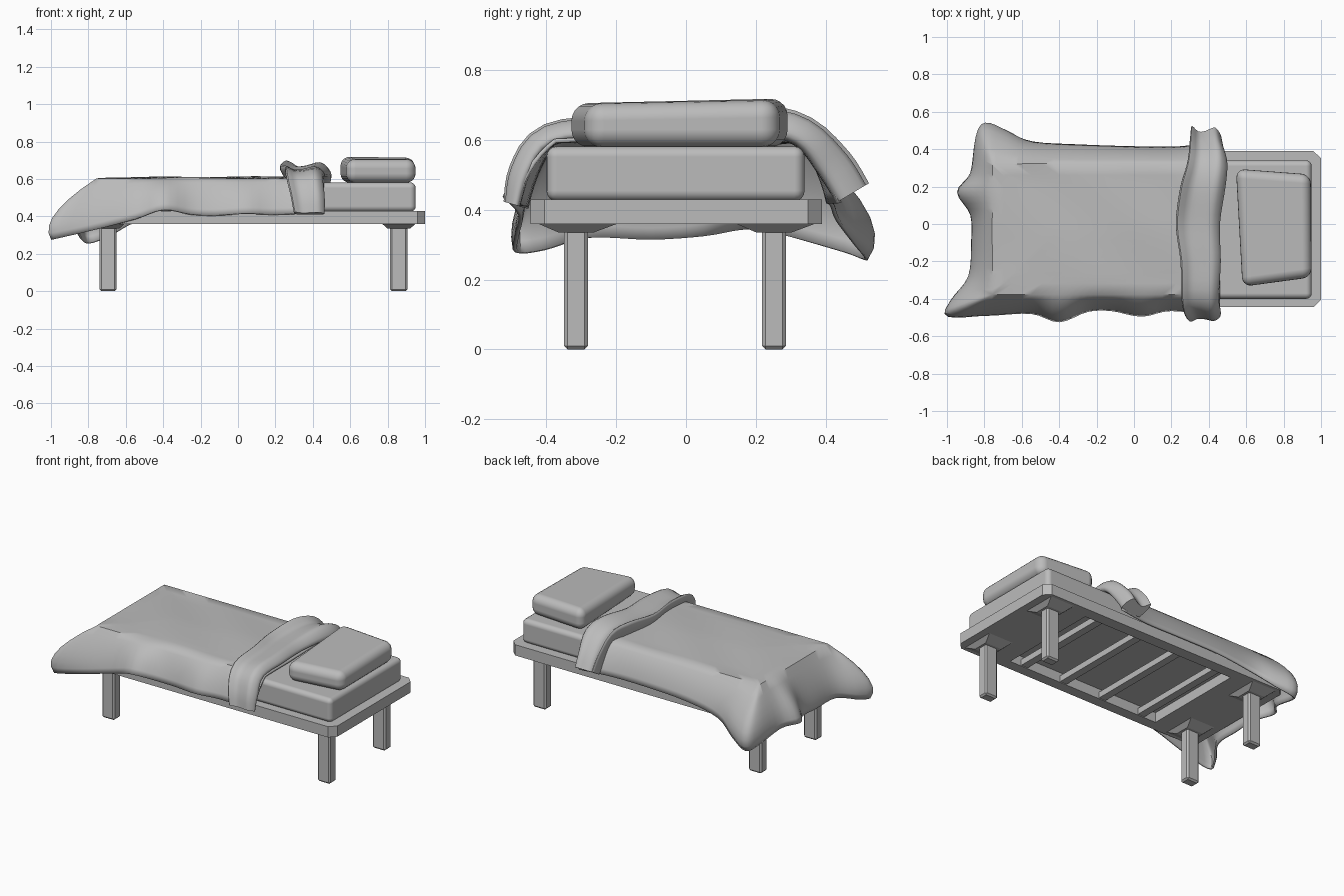
import bpy, bmesh, math
from mathutils import Vector

if "Cube" in bpy.data.objects:
    bpy.data.objects.remove(bpy.data.objects["Cube"])

mat = bpy.data.materials.new("plain_grey")
mat.diffuse_color = (0.5, 0.5, 0.5, 1)
mat.use_nodes = True
mat.node_tree.nodes["Principled BSDF"].inputs["Base Color"].default_value = mat.diffuse_color


def make(name, verts, faces, smooth=True, merge=False):
    me = bpy.data.meshes.new(name)
    bm = bmesh.new()
    vs = [bm.verts.new(v) for v in verts]
    for f in faces:
        bm.faces.new([vs[i] for i in f])
    if merge:
        bmesh.ops.remove_doubles(bm, verts=bm.verts, dist=0.0005)
    bmesh.ops.recalc_face_normals(bm, faces=bm.faces)
    bm.to_mesh(me)
    bm.free()
    ob = bpy.data.objects.new(name, me)
    bpy.context.scene.collection.objects.link(ob)
    me.materials.append(mat)
    if smooth:
        for p in me.polygons:
            p.use_smooth = True
    return ob


def loft(name, low, high, smooth=False):
    """Solid between two matching outlines."""
    n = len(low)
    faces = [tuple(range(n))[::-1], tuple(range(n, 2 * n))]
    faces += [(i, (i + 1) % n, n + (i + 1) % n, n + i) for i in range(n)]
    return make(name, list(low) + list(high), faces, smooth)


def rect(x0, x1, y0, y1, z):
    return [(x0, y0, z), (x1, y0, z), (x1, y1, z), (x0, y1, z)]


def box(name, x0, x1, y0, y1, z0, z1, bev=0.0, seg=1, smooth=False):
    ob = loft(name, rect(x0, x1, y0, y1, z0), rect(x0, x1, y0, y1, z1), smooth)
    if bev:
        bevel(ob, bev, seg)
    return ob


def bevel(ob, w, seg):
    m = ob.modifiers.new("bevel", 'BEVEL')
    m.width, m.segments = w, seg
    m.harden_normals = seg > 1


def catmull(pts, sub):
    """Smooth resampling of a list of number tuples."""
    out = []
    n = len(pts)
    for i in range(n - 1):
        q = [pts[max(i - 1, 0)], pts[i], pts[i + 1], pts[min(i + 2, n - 1)]]
        for k in range(sub):
            t = k / sub
            out.append([0.5 * (2 * b + (c - a) * t + (2 * a - 5 * b + 4 * c - d) * t * t
                        + (3 * b - a - 3 * c + d) * t ** 3) for a, b, c, d in zip(*q)])
    out.append(list(pts[-1]))
    return out


def grid_faces(rows, cols, wrap=False):
    fs = []
    for i in range(rows - 1):
        for j in range(cols if wrap else cols - 1):
            k = (j + 1) % cols
            fs.append((i * cols + j, i * cols + k, (i + 1) * cols + k, (i + 1) * cols + j))
    return fs


# bed frame: chamfered slab with an opening in the middle
X0, X1, Y0, Y1, C = -0.835, 1.0, -0.445, 0.39, 0.04


def outline(z):
    return [(X0 + C, Y0, z), (X1 - C, Y0, z), (X1, Y0 + C, z), (X1, Y1 - C, z),
            (X1 - C, Y1, z), (X0 + C, Y1, z), (X0, Y1 - C, z), (X0, Y0 + C, z)]


frame = loft("bed_frame", outline(0.36), outline(0.43))
cutter = box("frame_cutter", -0.48, 0.64, -0.375, 0.315, 0.3, 0.5)
cutter.hide_render = True
cutter.hide_viewport = False
cutter.display_type = 'WIRE'
m = frame.modifiers.new("opening", 'BOOLEAN')
m.operation, m.object, m.solver = 'DIFFERENCE', cutter, 'EXACT'
bpy.context.view_layer.objects.active = frame
bpy.ops.object.modifier_apply(modifier="opening")
bpy.data.objects.remove(cutter)

# cross slats
for i, x in enumerate((-0.37, -0.07, 0.23, 0.53)):
    box(f"slat_{i + 1}", x - 0.025, x + 0.025, -0.38, 0.32, 0.365, 0.405)

# legs with tapered mounting blocks
for xn, x in (("foot", -0.695), ("head", 0.86)):
    for yn, y in (("front", -0.315), ("back", 0.252)):
        box(f"{xn}_{yn}_leg", x - 0.046, x + 0.046, y - 0.034, y + 0.034, 0, 0.36, 0.01)
        loft(f"{xn}_{yn}_mount", rect(x - 0.06, x + 0.06, y - 0.05, y + 0.05, 0.335),
             rect(x - 0.09, x + 0.09, y - 0.11, y + 0.12, 0.361))

# mattress
box("mattress", -0.78, 0.95, -0.40, 0.34, 0.425, 0.582, 0.03, 4, True)

# pillow: skewed rounded block
foot = [(0.58, -0.335), (0.95, -0.285), (0.945, 0.265), (0.545, 0.295)]
pillow = loft("pillow", [(x, y, 0.58) for x, y in foot],
              [(x, y, z) for (x, y), z in zip(foot, (0.705, 0.705, 0.715, 0.72))], True)
bevel(pillow, 0.05, 5)

# blanket: hem points (x, y, z, spread) from head end round the foot and back
hem = [(0.46, -0.49, 0.42, .6), (0.2, -0.46, 0.41, .6), (0.04, -0.49, 0.415, .6),
       (-0.12, -0.46, 0.405, .6), (-0.25, -0.465, 0.41, .6), (-0.4, -0.52, 0.435, .6),
       (-0.55, -0.475, 0.385, .65), (-0.78, -0.485, 0.325, .75), (-0.98, -0.485, 0.28, .9),
       (-0.965, -0.41, 0.285, .9), (-0.88, -0.28, 0.32, .8), (-0.865, -0.1, 0.315, .75),
       (-0.87, 0.05, 0.325, .75), (-0.94, 0.17, 0.345, .7), (-0.87, 0.27, 0.33, .8),
       (-0.835, 0.45, 0.28, .95), (-0.79, 0.515, 0.258, .98), (-0.68, 0.485, 0.3, .9),
       (-0.54, 0.435, 0.37, .7), (-0.3, 0.42, 0.41, .6), (0.0, 0.41, 0.42, .6),
       (0.25, 0.41, 0.42, .6), (0.46, 0.44, 0.42, .6)]
st = catmull(hem, 4)
N = len(st) - 1
TOP, SK = 6, 7
verts = []
for i, (hx, hy, hz, k) in enumerate(st):
    ex, ey = max(hx, -0.755), min(max(hy, -0.375), 0.32)
    h = Vector((hx, hy, hz))
    e = Vector((ex, ey, 0.598))
    mid = e + (h - e) * k
    mid.z = hz * 0.77 + 0.2
    d = min(1, min(i, N - i) / (0.36 * N))
    spine = Vector((0.46 - 0.86 * d, -0.03, 0.603))
    for j in range(TOP):
        p = spine.lerp(e, j / TOP)
        p.z += 0.006 * math.sin(6 * p.x + 3 * p.y + 1) * math.cos(8 * p.y + 4 * p.x)
        verts.append(p)
    for j in range(SK + 1):
        t = j / SK
        a, b, c = 2 * (t - .5) * (t - 1), 4 * t * (1 - t), 2 * t * (t - .5)
        verts.append(e * a + mid * b + h * c)
blanket = make("blanket", verts, grid_faces(N + 1, TOP + SK + 1), True, True)
m = blanket.modifiers.new("thickness", 'SOLIDIFY')
m.thickness, m.offset = 0.012, 0

# turned-down blanket end: path stations (y, z, left x, right x, height)
path = [(-0.475, 0.41, 0.30, 0.46, .045), (-0.445, 0.50, 0.28, 0.46, .06),
        (-0.38, 0.585, 0.255, 0.45, .06), (-0.2, 0.605, 0.25, 0.46, .06),
        (0.0, 0.605, 0.225, 0.455, .065), (0.2, 0.605, 0.25, 0.485, .085),
        (0.31, 0.585, 0.29, 0.495, .085), (0.38, 0.50, 0.30, 0.475, .10),
        (0.43, 0.42, 0.305, 0.465, .10)]
# folded cross-section (fraction across, fraction of height)
sect = catmull([(0.1, 0.05), (0.6, 0.0), (0.97, 0.1), (1.0, 0.5), (0.8, 1.0),
                (0.5, 0.8), (0.25, 0.75), (0.03, 1.1), (0.0, 0.7), (0.1, 0.05)], 3)[:-1]
ps = catmull(path, 4)
verts = []
for i, (y, z, xl, xr, h) in enumerate(ps):
    a, b = ps[max(i - 1, 0)], ps[min(i + 1, len(ps) - 1)]
    ty, tz = b[0] - a[0], b[1] - a[1]
    L = math.hypot(ty, tz)
    for u, w in sect:
        verts.append((xl + (xr - xl) * u, y - tz / L * w * h, z + ty / L * w * h))
n = len(sect)
faces = grid_faces(len(ps), n, True)
faces += [tuple(range(n)), tuple(range(len(verts) - n, len(verts)))]
make("turned_down_fold", verts, faces, True)

# smooth shading that keeps hard edges
for ob in bpy.context.scene.objects:
    ob.select_set(ob.name in ("blanket", "turned_down_fold", "pillow", "mattress"))
bpy.context.view_layer.objects.active = blanket
bpy.ops.object.shade_smooth_by_angle(angle=math.radians(50))
